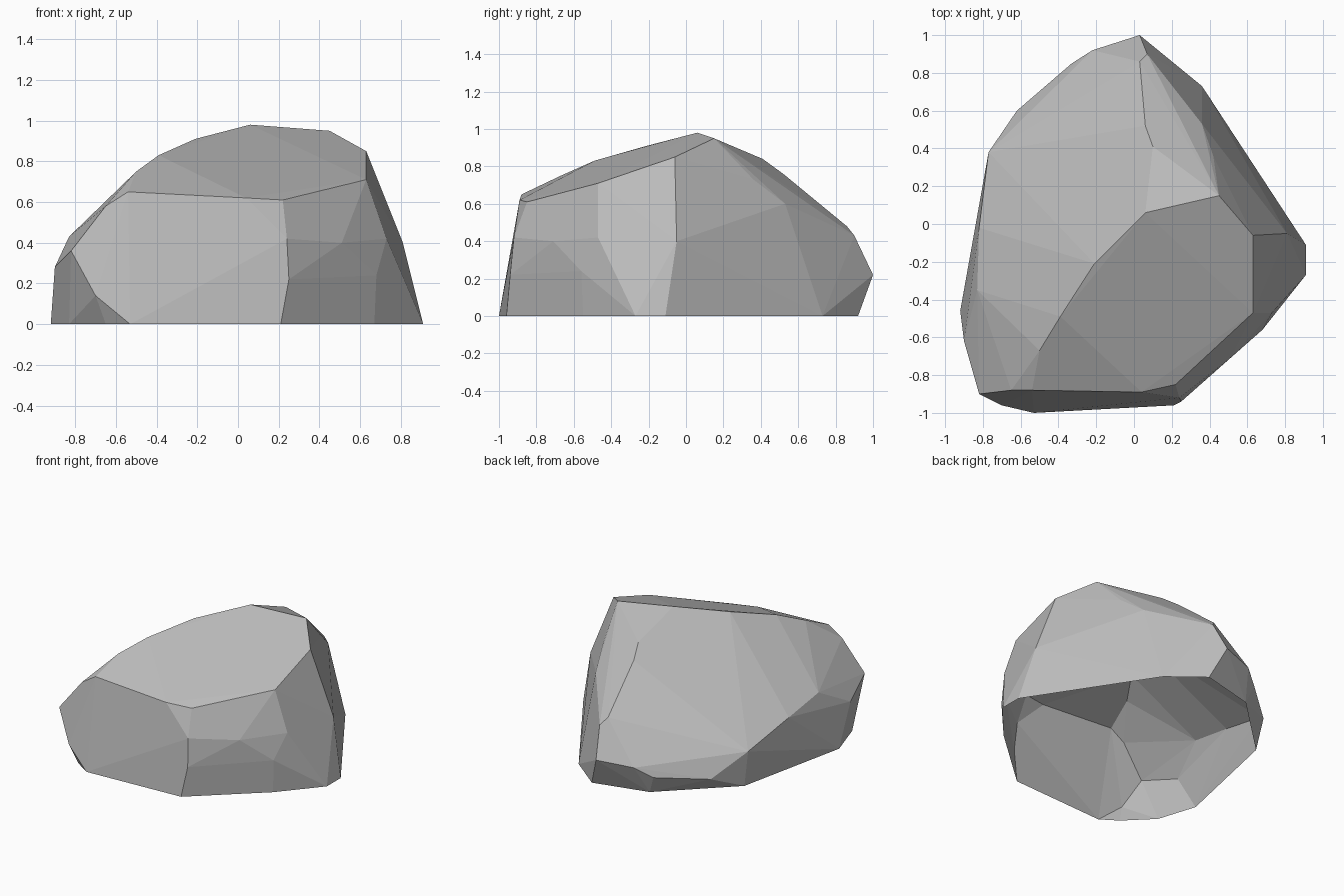
import bpy
import bmesh
import math

# Remove the default cube
default_cube = bpy.data.objects.get("Cube")
if default_cube:
    bpy.data.objects.remove(default_cube, do_unlink=True)


def make_material(name, color):
    material = bpy.data.materials.new(name)
    material.use_nodes = True
    material.diffuse_color = color
    shader = next(node for node in material.node_tree.nodes if node.type == "BSDF_PRINCIPLED")
    shader.inputs["Base Color"].default_value = color
    shader.inputs["Roughness"].default_value = 1
    return material


# Ground outline of the rock, given as (x, y)
ground_outline = [
    (-.53, -1), (.21, -.96), (.67, -.55), (.91, -.27), (.91, -.11), (.36, .73),
    (.12, .92), (-.28, .82), (-.74, .38), (-.92, -.46), (-.83, -.74), (-.65, -.92),
]

# Sloping flat top, the main cut plane
top_plate = [
    (-.54, -.88, .65), (.04, -.89, .62), (.22, -.85, .61), (.63, -.47, .71), (.63, -.06, .85),
    (.45, .15, .95), (.06, .06, .98), (-.21, -.21, .91), (-.39, -.49, .83), (-.5, -.67, .75),
]

# Chipped corner at the front and right side
front_corner = [
    (.25, -.94, .22), (.24, -.92, .42), (.51, -.71, .4), (.54, -.57, .63),
    (.68, -.56, .24), (.73, -.47, .42), (.81, -.05, .4),
]

# Ridge running down to the back tip
back_ridge = [
    (.1, .41, .84), (.06, .52, .76), (.03, .86, .48), (.07, .9, .43), (.03, 1, .22),
    (.42, .36, .73), (.36, .53, .6),
]

# Bulge above the undercut on the left-hand slope
side_bulge = [
    (-.7, -.96, .14), (-.82, -.9, .36), (-.65, -.88, .58), (-.9, -.62, .28), (-.83, -.35, .43),
    (-.82, -.02, .37), (-.77, .38, .26), (-.62, .6, .1), (-.33, .85, .13), (-.22, .92, .2),
]


def build_rock(name, points, material):
    mesh = bpy.data.meshes.new(name)
    bm = bmesh.new()
    for point in points:
        bm.verts.new(point)

    # Wrap the outline points in a faceted shell
    hull = bmesh.ops.convex_hull(bm, input=bm.verts[:])
    loose = {item for item in hull["geom_interior"] + hull["geom_unused"]
             if isinstance(item, bmesh.types.BMVert)}
    bmesh.ops.delete(bm, geom=list(loose), context="VERTS")
    bmesh.ops.recalc_face_normals(bm, faces=bm.faces[:])

    # Leave the underside open
    underside = [face for face in bm.faces if all(vert.co.z < .001 for vert in face.verts)]
    bmesh.ops.delete(bm, geom=underside, context="FACES")

    # Merge nearly flat neighbours into broad facets
    bmesh.ops.dissolve_limit(bm, angle_limit=math.radians(2), verts=bm.verts[:], edges=bm.edges[:])
    bm.to_mesh(mesh)
    bm.free()
    mesh.materials.append(material)

    rock = bpy.data.objects.new(name, mesh)
    bpy.context.collection.objects.link(rock)
    return rock


stone_grey = make_material("stone grey", (.5, .5, .5, 1))
ground_points = [(x, y, 0) for x, y in ground_outline]
build_rock("rock", ground_points + top_plate + front_corner + back_ridge + side_bulge, stone_grey)
